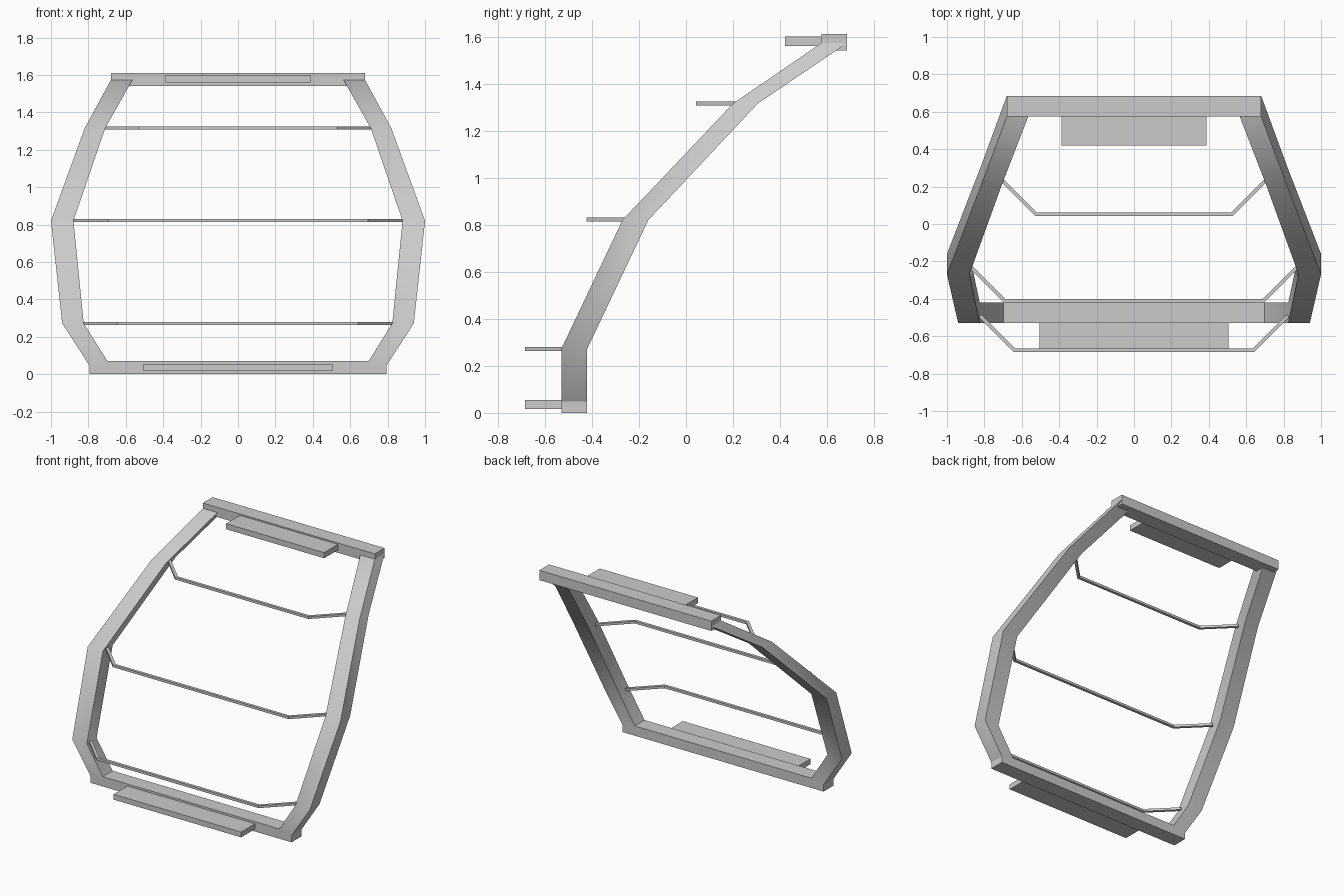
import bpy, math

cube = bpy.data.objects.get("Cube")
if cube:
    bpy.data.objects.remove(cube)

grey = bpy.data.materials.new("light grey")
grey.use_nodes = True
colour = (0.6, 0.6, 0.6, 1)
grey.diffuse_color = colour
grey.node_tree.nodes["Principled BSDF"].inputs["Base Color"].default_value = colour


def loft(name, rings):
    """Skin a row of four-cornered sections and cap both ends."""
    verts = [p for ring in rings for p in ring]
    faces = [(0, 1, 2, 3), tuple(len(verts) - k for k in (1, 2, 3, 4))]
    for i in range(len(rings) - 1):
        a, b = 4 * i, 4 * i + 4
        for k in range(4):
            n = (k + 1) % 4
            faces.append((a + k, b + k, b + n, a + n))
    mesh = bpy.data.meshes.new(name)
    mesh.from_pydata(verts, [], faces)
    mesh.materials.append(grey)
    obj = bpy.data.objects.new(name, mesh)
    bpy.context.collection.objects.link(obj)
    # consistent outward normals
    bpy.ops.object.select_all(action='DESELECT')
    obj.select_set(True)
    bpy.context.view_layer.objects.active = obj
    bpy.ops.object.mode_set(mode='EDIT')
    bpy.ops.mesh.select_all(action='SELECT')
    bpy.ops.mesh.normals_make_consistent(inside=False)
    bpy.ops.object.mode_set(mode='OBJECT')
    return obj


def box(name, half_width, y0, y1, z0, z1):
    return loft(name, [[(x, y0, z0), (x, y1, z0), (x, y1, z1), (x, y0, z1)]
                       for x in (-half_width, half_width)])


# Bent side rails: inner x, outer x, front y, back y, height
rail = [(0.68, 0.79, -0.53, -0.42, 0.04),
        (0.825, 0.94, -0.53, -0.42, 0.272),
        (0.88, 1.0, -0.27, -0.16, 0.82),
        (0.71, 0.82, 0.2, 0.305, 1.315),
        (0.565, 0.68, 0.575, 0.685, 1.572)]
for side, name in ((1, "left_rail"), (-1, "right_rail")):
    obj = loft(name, [[(side * i, f, z), (side * o, f, z), (side * o, b, z), (side * i, b, z)]
                      for i, o, f, b, z in rail])
    bpy.ops.object.shade_smooth_by_angle(angle=math.radians(35))

# Cross bars and their flat steps
box("top_bar", 0.68, 0.575, 0.685, 1.54, 1.61)
box("bottom_bar", 0.795, -0.53, -0.42, 0, 0.07)
box("top_step", 0.388, 0.42, 0.58, 1.56, 1.6)
box("bottom_step", 0.505, -0.685, -0.525, 0.017, 0.055)


def rung(name, corner, y, z, reach=0.187, w=0.02, h=0.017):
    """Thin bar whose ends turn back at 45 degrees into the rails."""
    mitre, diag = w * math.tan(math.pi / 8), w * math.sqrt(0.5)
    # front and back edges of the bar, on the +x half
    half = [((corner, y), (corner - mitre, y + w)),
            ((corner + reach, y + reach), (corner + reach - diag, y + reach + diag))]
    path = [[(-px, py) for px, py in s] for s in reversed(half)] + half
    loft(name, [[(*f, z), (*b, z), (*b, z + h), (*f, z + h)] for f, b in path])


rung("upper_rung", 0.528, 0.042, 1.307)
rung("middle_rung", 0.695, -0.422, 0.813)
rung("lower_rung", 0.643, -0.685, 0.263)
